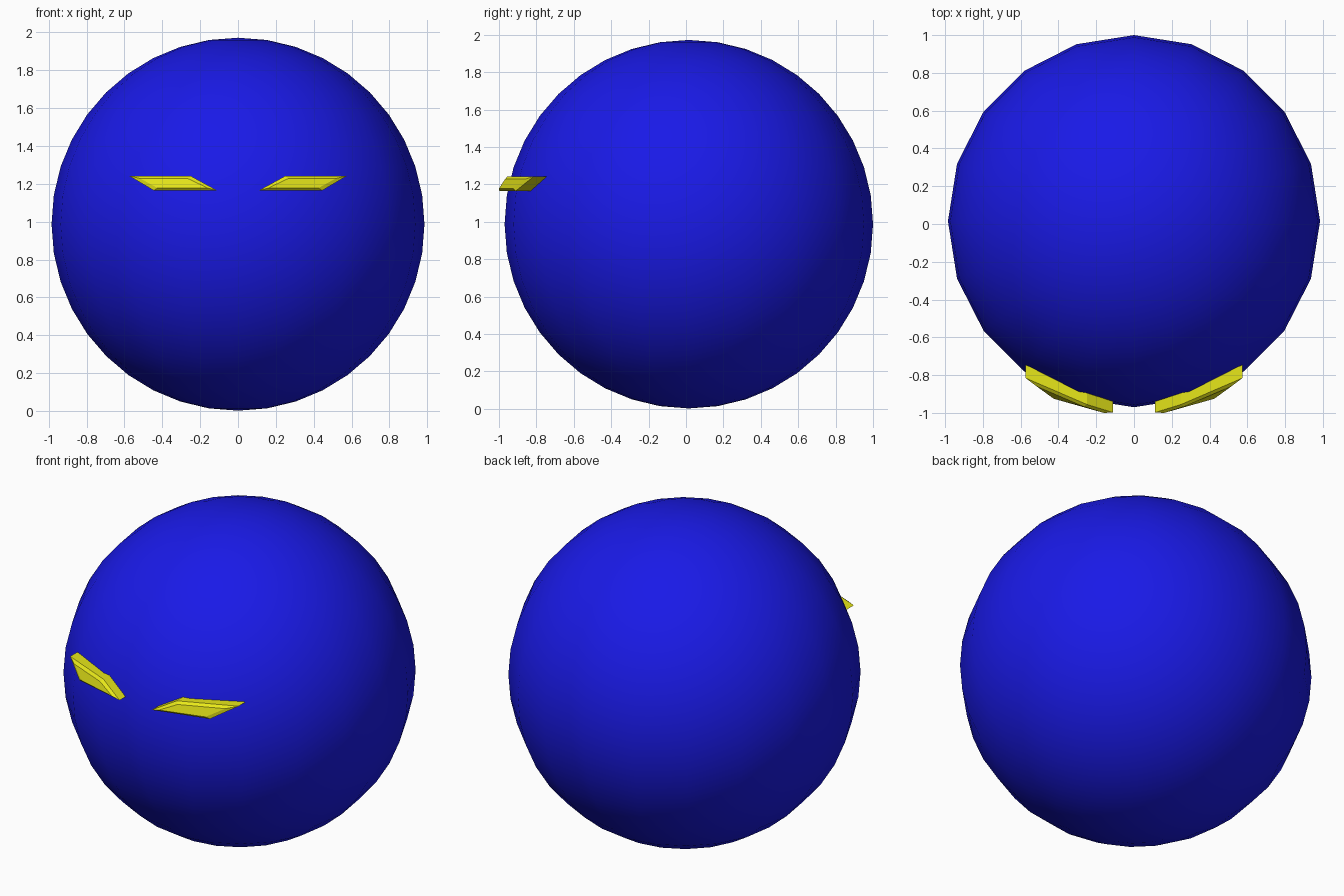
import bpy

if "Cube" in bpy.data.objects:
    bpy.data.objects.remove(bpy.data.objects["Cube"])


def material(name, color):
    mat = bpy.data.materials.new(name)
    mat.diffuse_color = color
    mat.use_nodes = True
    mat.node_tree.nodes["Principled BSDF"].inputs["Base Color"].default_value = mat.diffuse_color
    return mat


blue = material("blue", (0.01, 0.01, 0.8, 1))
yellow = material("yellow", (0.8, 0.8, 0.01, 1))

# Round head
bpy.ops.mesh.primitive_uv_sphere_add(segments=20, ring_count=20, radius=0.985,
                                     location=(0, 0.015, 0.987))
head = bpy.context.object
head.name = "head"
head.data.materials.append(blue)
bpy.ops.object.shade_smooth()

# Slanted eye: back outline on the head, front rim, chamfered front face
# (inner bottom, outer bottom, outer top, inner top)
rings = [
    [(0.11, -0.94, 1.165), (0.445, -0.825, 1.165), (0.575, -0.745, 1.242), (0.25, -0.895, 1.242)],
    [(0.11, -0.998, 1.165), (0.445, -0.91, 1.165), (0.575, -0.815, 1.242), (0.25, -0.955, 1.242)],
    [(0.16, -1.0, 1.178), (0.425, -0.925, 1.178), (0.515, -0.86, 1.228), (0.265, -0.967, 1.228)],
]


def eye(name, side):
    verts = [(side * x, y, z) for ring in rings for x, y, z in ring]
    faces = [(3, 2, 1, 0), (8, 9, 10, 11)]
    for r in (0, 4):
        for i in range(4):
            j = (i + 1) % 4
            faces.append((r + i, r + j, r + 4 + j, r + 4 + i))
    if side < 0:
        faces = [f[::-1] for f in faces]
    mesh = bpy.data.meshes.new(name)
    mesh.from_pydata(verts, [], faces)
    mesh.materials.append(yellow)
    obj = bpy.data.objects.new(name, mesh)
    bpy.context.collection.objects.link(obj)


eye("right_eye", 1)
eye("left_eye", -1)
